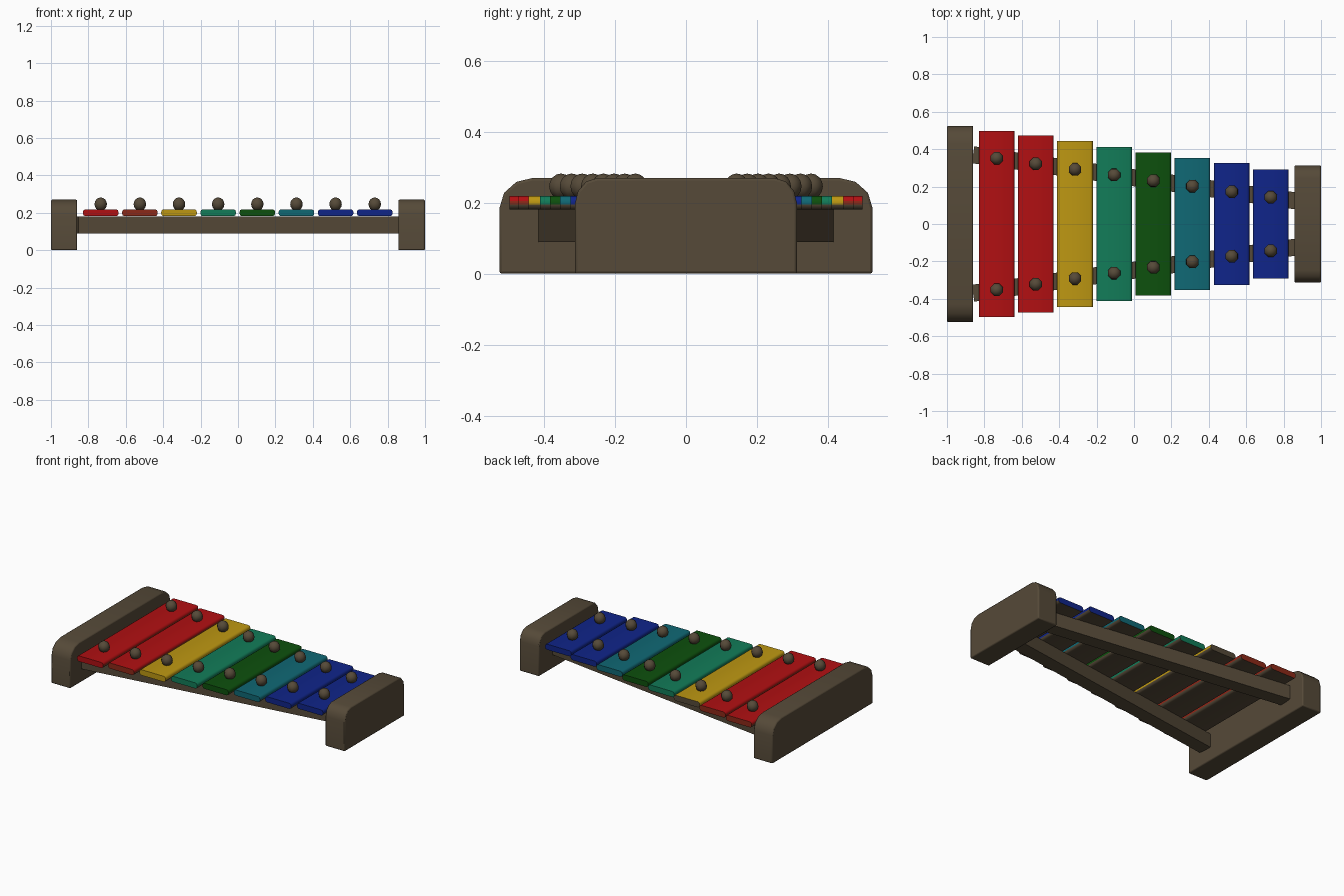
import bpy, bmesh, math
from mathutils import Matrix

if "Cube" in bpy.data.objects:
    bpy.data.objects.remove(bpy.data.objects["Cube"])


def material(name, rgb):
    m = bpy.data.materials.new(name)
    m.diffuse_color = (*rgb, 1)
    m.use_nodes = True
    m.node_tree.nodes["Principled BSDF"].inputs["Base Color"].default_value = m.diffuse_color
    return m


wood = material("brown wood", (0.092, 0.068, 0.040))
red = material("red", (0.44, 0.005, 0.006))
rust = material("rust red", (0.26, 0.022, 0.009))
yellow = material("yellow", (0.51, 0.31, 0.006))
green = material("sea green", (0.006, 0.20, 0.098))
leaf = material("dark green", (0.004, 0.080, 0.004))
teal = material("teal", (0.005, 0.138, 0.175))
blue = material("blue", (0.005, 0.018, 0.25))


def finish(name, bm, mats, angle=None):
    bmesh.ops.recalc_face_normals(bm, faces=bm.faces)
    me = bpy.data.meshes.new(name)
    bm.to_mesh(me)
    bm.free()
    ob = bpy.data.objects.new(name, me)
    bpy.context.collection.objects.link(ob)
    for m in mats:
        me.materials.append(m)
    if angle:
        bpy.ops.object.select_all(action='DESELECT')
        ob.select_set(True)
        bpy.context.view_layer.objects.active = ob
        bpy.ops.object.shade_smooth_by_angle(angle=math.radians(angle))
    return ob


def prism(points, offset):
    """Extrude a closed outline of 3D points by an offset vector."""
    bm = bmesh.new()
    face = bm.faces.new([bm.verts.new(p) for p in points])
    ext = bmesh.ops.extrude_face_region(bm, geom=[face])
    bmesh.ops.translate(bm, vec=offset,
                        verts=[v for v in ext["geom"] if isinstance(v, bmesh.types.BMVert)])
    bmesh.ops.recalc_face_normals(bm, faces=bm.faces)
    return bm


def end_block(name, x0, x1, half, rx, rz, top=0.27):
    arc = [(half - rx + rx * math.cos(a), top - rz + rz * math.sin(a))
           for a in (math.radians(d) for d in (0, 30, 60, 90))]
    outline = [(half, 0)] + arc + [(-y, z) for y, z in reversed(arc)] + [(-half, 0)]
    bm = prism([(x0, y, z) for y, z in outline], (x1 - x0, 0, 0))
    ob = finish(name, bm, [wood], 40)
    bev = ob.modifiers.new("soft edges", 'BEVEL')
    bev.width, bev.segments = 0.007, 2
    bev.limit_method, bev.angle_limit = 'ANGLE', math.radians(50)


# End blocks
end_block("large_end_block", -1.0, -0.86, 0.525, 0.095, 0.085)
end_block("small_end_block", 0.857, 1.0, 0.313, 0.065, 0.075)


def rail_y(x):
    return 0.247 - 0.143 * x


# Two converging rails under the bars
for side, label in ((-1, "front"), (1, "back")):
    ya, yb, w = rail_y(-0.86), rail_y(0.86), 0.045
    pts = [(-0.867, side * (ya - w), 0.09), (-0.854, side * (ya + w), 0.09),
           (0.867, side * (yb + w), 0.09), (0.857, side * (yb - w), 0.09)]
    finish(label + "_rail", prism(pts, (0, 0, 0.091)), [wood])

# Tone bars: rounded cross-section, coloured tops and sides, brown undersides
bars = [(red, 0.497), (red, 0.473), (yellow, 0.443), (green, 0.411),
        (leaf, 0.383), (teal, 0.354), (blue, 0.325), (blue, 0.292)]
for i, (mat, half) in enumerate(bars):
    x = -0.734 + i * 0.2093
    hw, hz, r, zc = 0.095, 0.0185, 0.0135, 0.2
    outline = []
    for q in range(4):
        sx, sz = (1, -1, -1, 1)[q], (1, 1, -1, -1)[q]
        for k in range(3):
            a = math.radians(90 * q + 45 * k)
            outline.append((x + sx * (hw - r) + r * math.cos(a), -half,
                            zc + sz * (hz - r) + r * math.sin(a)))
    bm = prism(outline, (0, 2 * half, 0))
    for f in bm.faces:
        n = f.normal
        if n.z < -0.3:
            f.material_index = 1
        elif mat is red and n.z < 0.3 and not (i == 0 and n.y < -0.5):
            f.material_index = 2
        elif mat is yellow and n.y > 0.5:
            f.material_index = 1
    finish(f"tone_bar_{i + 1}", bm, [mat, wood, rust], 50)

    # Round pegs holding each bar to the rails
    for side, label in ((-1, "front"), (1, "back")):
        bm = bmesh.new()
        bmesh.ops.create_uvsphere(
            bm, u_segments=8, v_segments=8, radius=0.036,
            matrix=Matrix.Translation((x, side * rail_y(x), 0.246))
            @ Matrix.Rotation(math.radians(22.5), 4, 'Z'))
        finish(f"{label}_peg_{i + 1}", bm, [wood], 60)
